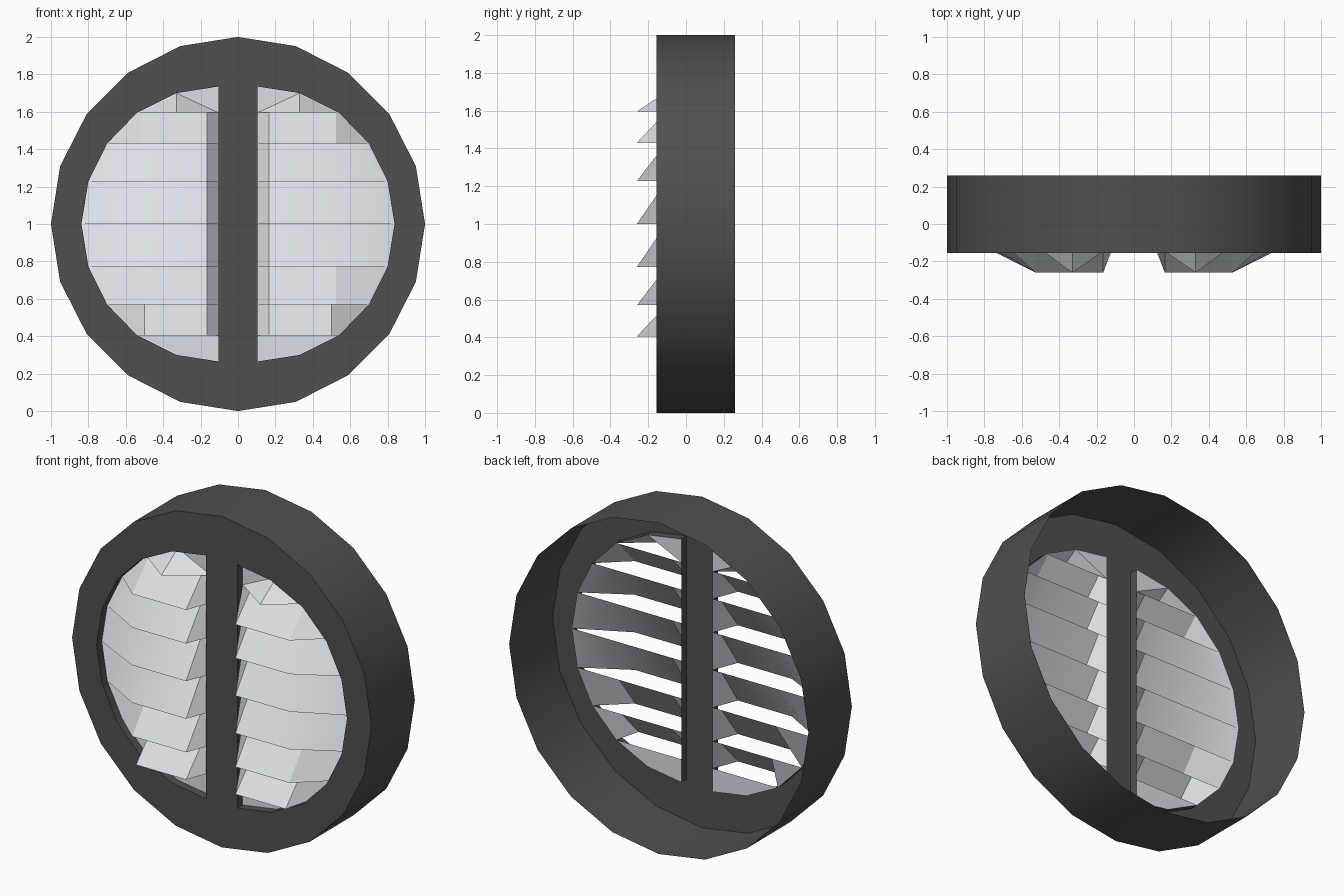
import bpy, bmesh, math
from mathutils import Vector

if "Cube" in bpy.data.objects:
    bpy.data.objects.remove(bpy.data.objects["Cube"])

FRONT, BACK, INNER, TIP = -0.155, 0.26, -0.105, -0.26


def material(name, col):
    m = bpy.data.materials.new(name)
    m.diffuse_color = (*col, 1)
    m.use_nodes = True
    m.node_tree.nodes["Principled BSDF"].inputs["Base Color"].default_value = m.diffuse_color
    return m


dark = material("dark grey", (0.08, 0.08, 0.08))
pale = material("pale grey", (0.72, 0.74, 0.79))


def build(name, faces, mat, angle):
    """Right half from (points, facing direction) pairs, mirrored across x."""
    bm = bmesh.new()
    for pts, ref in faces:
        for s in (1, -1):
            f = bm.faces.new([bm.verts.new((x * s, y, z)) for x, y, z in pts])
            f.normal_update()
            if f.normal.dot(Vector((ref[0] * s, ref[1], ref[2]))) < 0:
                f.normal_flip()
    bmesh.ops.remove_doubles(bm, verts=bm.verts, dist=0.001)
    me = bpy.data.meshes.new(name)
    bm.to_mesh(me)
    bm.free()
    me.materials.append(mat)
    ob = bpy.data.objects.new(name, me)
    bpy.context.collection.objects.link(ob)
    bpy.ops.object.select_all(action='DESELECT')
    ob.select_set(True)
    bpy.context.view_layer.objects.active = ob
    bpy.ops.object.shade_smooth_by_angle(angle=math.radians(angle))
    return ob


# outlines of the right half: 20-sided rim and D-shaped opening
rim = [(math.sin(k * math.pi / 10), 1 + math.cos(k * math.pi / 10)) for k in range(11)]
rim[0], rim[10] = (0, 2), (0, 0)
quarter = [(0.105, 0.735), (0.33, 0.70), (0.54, 0.595), (0.70, 0.43), (0.80, 0.227), (0.837, 0)]
hole = [(x, 1 + z) for x, z in quarter] + [(x, 1 - z) for x, z in quarter[-2::-1]]


def at(p, y):
    return (p[0], y, p[1])


# housing: open-backed rim, front plate with centre bar, walls of the openings
faces = []
for a, b, c, d in zip(rim, rim[1:], hole, hole[1:]):
    out = (a[0] + b[0], 0, a[1] + b[1] - 2)
    faces.append(([at(a, FRONT), at(b, FRONT), at(b, BACK), at(a, BACK)], out))
    faces.append(([at(a, FRONT), at(b, FRONT), at(d, FRONT), at(c, FRONT)], (0, -1, 0)))
    faces.append(([at(c, FRONT), at(d, FRONT), at(d, INNER), at(c, INNER)],
                  (-out[0], 0, -out[2])))
faces.append(([at(rim[0], FRONT), at(hole[0], FRONT), at(hole[10], FRONT), at(rim[10], FRONT)],
              (0, -1, 0)))
faces.append(([at(hole[0], FRONT), at(hole[10], FRONT), at(hole[10], INNER), at(hole[0], INNER)],
              (1, 0, 0)))
build("vent_housing", faces, dark, 30)

# louvres: hooded slats, open underneath, one per step of the opening outline
F = (0, -1, 0.2)
faces = []
for (xt, zt), (xb, zb) in zip(hole[2:8], hole[3:9]):
    kink = 0.50 if zb < 0.5 else 0.525
    top = [(x, INNER, zt) for x in (0.105, 0.165, kink, xt)]
    low = [(0.105, INNER, zb), (0.165, TIP, zb), (kink, TIP, zb), (xb, INNER, zb)]
    for i in range(3):
        faces.append(([top[i], top[i + 1], low[i + 1], low[i]], F))

# top hood, coming to a point
ridge, tip = at(hole[1], INNER), (0.33, TIP, hole[2][1])
root = (0.105, INNER, hole[2][1])
faces.append(([at(hole[0], INNER), ridge, root], F))
faces.append(([ridge, tip, root], F))
faces.append(([ridge, at(hole[2], INNER), tip], F))
build("louvres", faces, pale, 25)

# flat panel closing the bottom of each opening
panel = [at(p, INNER) for p in hole[8:]] + [(0.105, INNER, hole[8][1])]
build("bottom_panel", [(panel, (0, -1, 0))], pale, 25)
